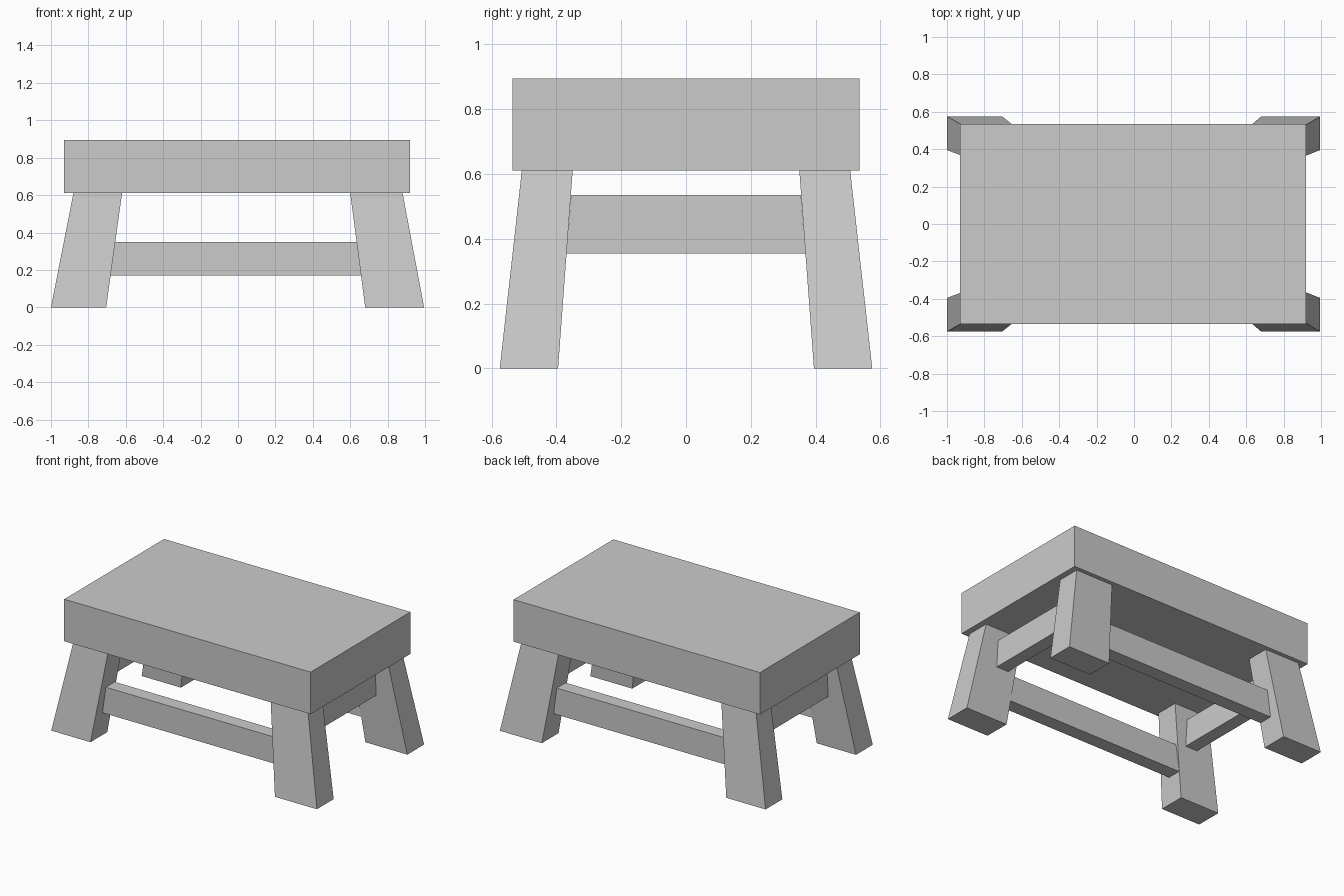
import bpy

if "Cube" in bpy.data.objects:
    bpy.data.objects.remove(bpy.data.objects["Cube"])


def hexa(name, bottom, top, z0, z1):
    """Six-sided block; bottom and top are (x0, x1, y0, y1) rectangles."""
    verts = []
    for (x0, x1, y0, y1), z in ((bottom, z0), (top, z1)):
        verts += [(x0, y0, z), (x1, y0, z), (x1, y1, z), (x0, y1, z)]
    faces = [(3, 2, 1, 0), (4, 5, 6, 7)]
    faces += [(i, (i + 1) % 4, (i + 1) % 4 + 4, i + 4) for i in range(4)]
    mesh = bpy.data.meshes.new(name)
    mesh.from_pydata(verts, [], faces)
    ob = bpy.data.objects.new(name, mesh)
    bpy.context.collection.objects.link(ob)
    return ob


SEAT_Z = 0.61

# Thick seat slab
seat = (-0.93, 0.92, -0.535, 0.535)
hexa("seat", seat, seat, SEAT_Z, 0.895)

# Four splayed, tapering legs
leg_x = {"left": ((-1.0, -0.705), (-0.88, -0.62)),
         "right": ((0.68, 0.995), (0.60, 0.88))}
leg_y = {"front": ((-0.575, -0.395), (-0.507, -0.35)),
         "back": ((0.395, 0.575), (0.35, 0.507))}
for side, (xb, xt) in leg_x.items():
    for end, (yb, yt) in leg_y.items():
        hexa(f"{end}_{side}_leg", xb + yb, xt + yt, 0.0, SEAT_Z)

# Low long rails, ends following the slope of the legs
for name, y in (("front_rail", (-0.48, -0.385)), ("back_rail", (0.385, 0.48))):
    hexa(name, (-0.682, 0.658) + y, (-0.656, 0.634) + y, 0.17, 0.35)

# Higher short rails between the front and back legs
for name, x in (("left_rail", (-0.81, -0.72)), ("right_rail", (0.69, 0.78))):
    hexa(name, x + (-0.369, 0.369), x + (-0.355, 0.355), 0.355, 0.535)
